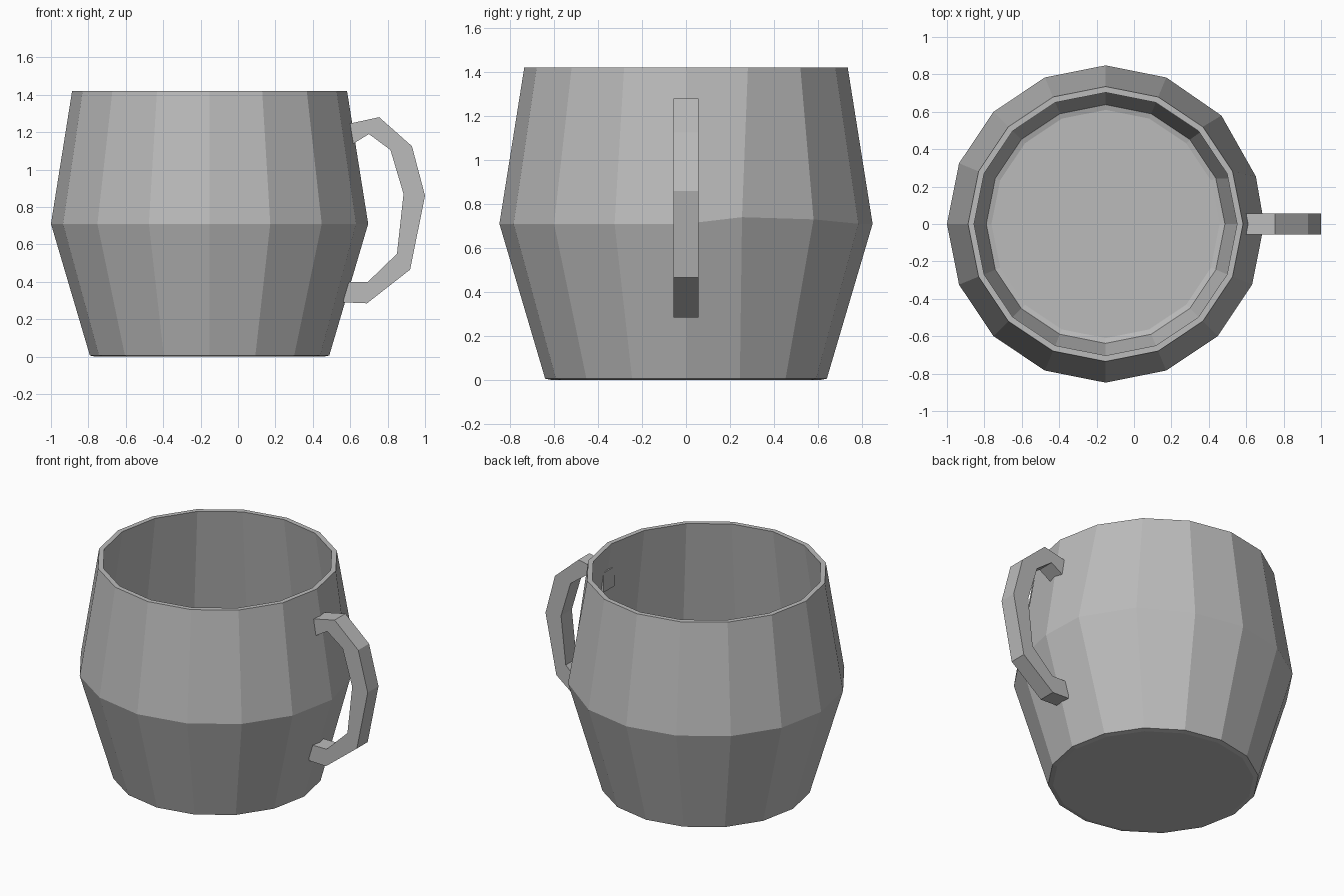
import bpy
import bmesh
from math import cos, sin, pi

SIDES = 16
CENTRE_X = -0.152

cube = bpy.data.objects.get("Cube")
if cube:
    bpy.data.objects.remove(cube, do_unlink=True)

grey = bpy.data.materials.new("plain_grey")
grey.use_nodes = True
colour = (0.5, 0.5, 0.5, 1)
grey.diffuse_color = colour
grey.node_tree.nodes["Principled BSDF"].inputs["Base Color"].default_value = colour


def finish(bm, name):
    bmesh.ops.recalc_face_normals(bm, faces=bm.faces)
    mesh = bpy.data.meshes.new(name)
    bm.to_mesh(mesh)
    bm.free()
    mesh.materials.append(grey)
    obj = bpy.data.objects.new(name, mesh)
    bpy.context.collection.objects.link(obj)
    return obj


# Mug body: one profile from the base, over the rim, down to the inner floor
profile = [(0.61, 0), (0.64, 0.006), (0.848, 0.71), (0.735, 1.42),
           (0.703, 1.42), (0.812, 0.71), (0.638, 0.045), (0.61, 0.037)]
bm = bmesh.new()
rings = []
for radius, z in profile:
    ring = []
    for i in range(SIDES):
        a = 2 * pi * i / SIDES
        ring.append(bm.verts.new((CENTRE_X + radius * cos(a), radius * sin(a), z)))
    rings.append(ring)

# Hand-shaped dent in the belly edge beside the handle
for ring in (rings[2], rings[5]):
    for index, shift in ((1, (0.02, -0.07, 0.03)), (2, (0.02, -0.02, 0.02))):
        for axis in range(3):
            ring[index].co[axis] += shift[axis]

for low, high in zip(rings, rings[1:]):
    for i in range(SIDES):
        j = (i + 1) % SIDES
        bm.faces.new((low[i], low[j], high[j], high[i]))
bm.faces.new(rings[0])
bm.faces.new(rings[-1])
finish(bm, "mug_body")

# Handle: matching outer and inner outlines, joined into a square-section bar
outer = [(0.57, 1.24), (0.755, 1.28), (0.93, 1.125), (1.0, 0.86),
         (0.92, 0.465), (0.69, 0.285), (0.565, 0.29)]
inner = [(0.57, 1.11), (0.70, 1.19), (0.815, 1.105), (0.885, 0.87),
         (0.85, 0.55), (0.695, 0.40), (0.565, 0.40)]
bm = bmesh.new()
sections = []
for (ox, oz), (ix, iz) in zip(outer, inner):
    corners = ((ox, -0.057, oz), (ox, 0.057, oz), (ix, 0.057, iz), (ix, -0.057, iz))
    sections.append([bm.verts.new(c) for c in corners])
for a, b in zip(sections, sections[1:]):
    for i in range(4):
        j = (i + 1) % 4
        bm.faces.new((a[i], a[j], b[j], b[i]))
bm.faces.new(sections[0])
bm.faces.new(sections[-1])
finish(bm, "handle")
